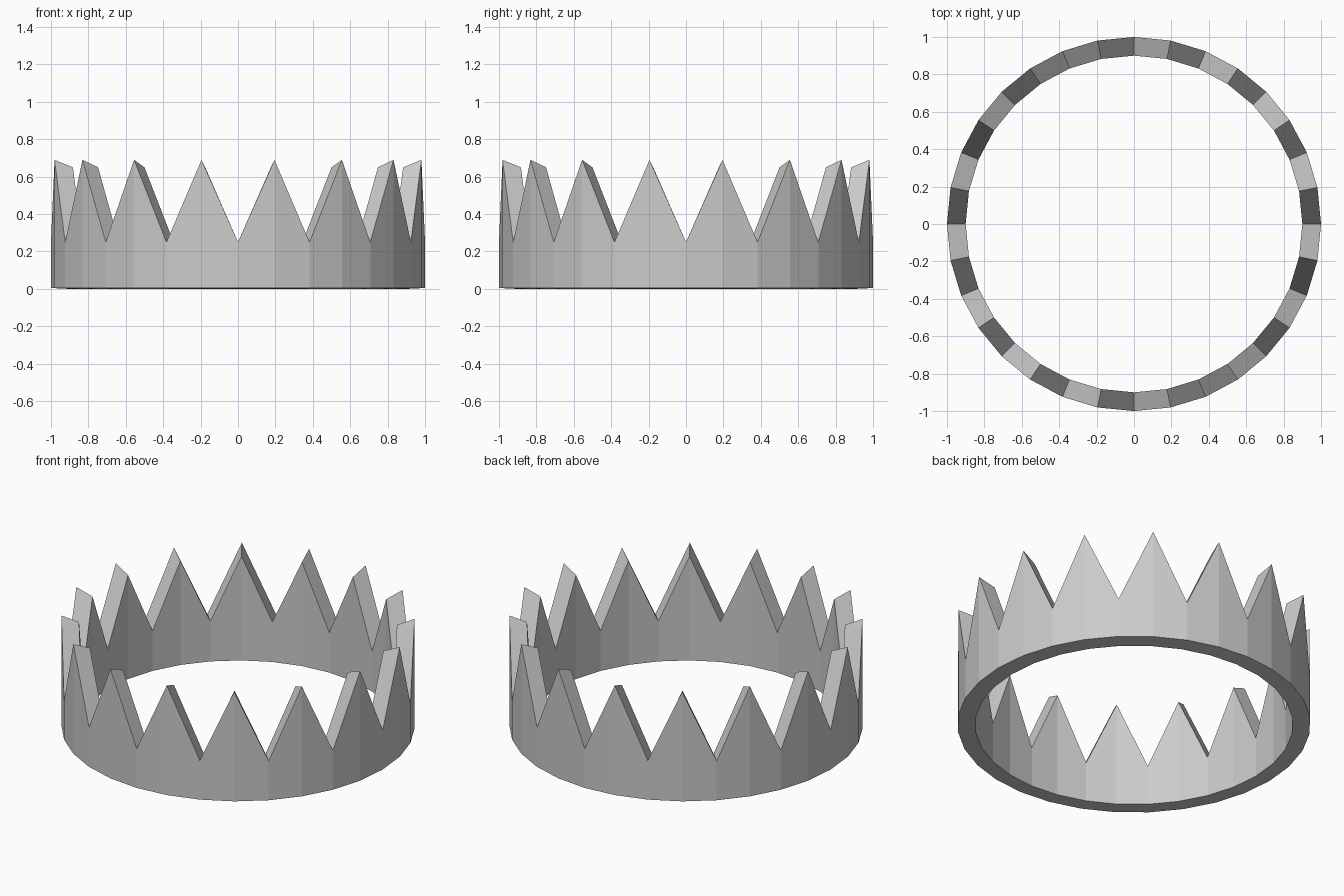
import bpy, bmesh
from math import cos, sin, pi

if "Cube" in bpy.data.objects:
    bpy.data.objects.remove(bpy.data.objects["Cube"])

N = 32                      # sides; every odd corner is a spike tip
R_OUT, R_IN = 1.0, 0.9
VALLEY, TIP_OUT, TIP_IN = 0.25, 0.69, 0.65

bm = bmesh.new()


def section(i):
    """Cross-section of the band at corner i: outer low/high, inner high/low."""
    tip = i % 2 == 1
    profile = [(R_OUT, 0.005),
               (R_OUT, TIP_OUT if tip else VALLEY),
               (R_IN, TIP_IN if tip else VALLEY),
               (R_IN, 0.0)]
    a = 2 * pi * i / N
    return [bm.verts.new((r * cos(a), r * sin(a), z)) for r, z in profile]


# Zigzag band: outer wall, sloping spike tops, inner wall and underside
rings = [section(i) for i in range(N)]
for i in range(N):
    a, b = rings[i], rings[(i + 1) % N]
    for j in range(4):
        k = (j + 1) % 4
        bm.faces.new((a[j], b[j], b[k], a[k]))
bmesh.ops.recalc_face_normals(bm, faces=bm.faces)

mesh = bpy.data.meshes.new("crown_band")
bm.to_mesh(mesh)
bm.free()
crown = bpy.data.objects.new("crown_band", mesh)
bpy.context.collection.objects.link(crown)
